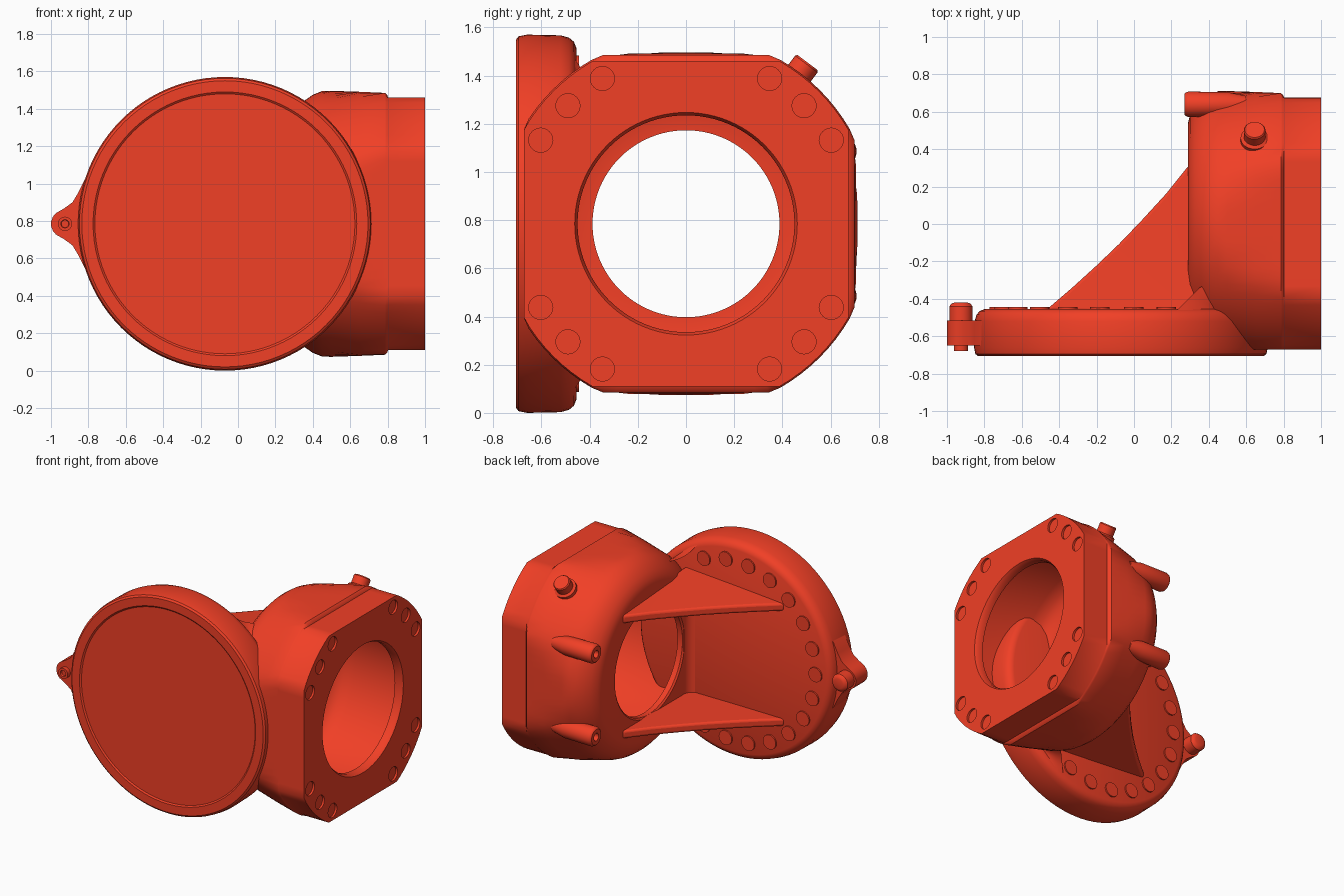
import bpy, bmesh, math
from mathutils import Matrix, Vector

if "Cube" in bpy.data.objects:
    bpy.data.objects.remove(bpy.data.objects["Cube"])

ZC = 0.785          # height of both joint axes
DX = -0.07          # x of the disc axis
SEG = 96
MAT = bpy.data.materials.new("red_paint")
MAT.diffuse_color = (0.88, 0.05, 0.019, 1)
MAT.use_nodes = True
MAT.node_tree.nodes["Principled BSDF"].inputs["Base Color"].default_value = MAT.diffuse_color

# local (u, v, t) -> world, with t running along the named axis
ALONG_X = Matrix(((0, 0, 1, 0), (1, 0, 0, 0), (0, 1, 0, 0), (0, 0, 0, 1)))
ALONG_Y = Matrix(((1, 0, 0, 0), (0, 0, 1, 0), (0, 1, 0, 0), (0, 0, 0, 1)))


def smooth(ob, angle=35):
    bpy.ops.object.select_all(action='DESELECT')
    ob.select_set(True)
    bpy.context.view_layer.objects.active = ob
    bpy.ops.object.shade_smooth_by_angle(angle=math.radians(angle))


def finish(name, bm, angle=35):
    bmesh.ops.recalc_face_normals(bm, faces=bm.faces)
    me = bpy.data.meshes.new(name)
    bm.to_mesh(me)
    bm.free()
    ob = bpy.data.objects.new(name, me)
    bpy.context.collection.objects.link(ob)
    me.materials.append(MAT)
    smooth(ob, angle)
    return ob


def add_loft(bm, rings, matrix, seg=SEG, closed=False, u_min=-9):
    """Rings are (t, radius[, flat]); flat clips the circle into a rounded square."""
    loops = []
    for t, r, *flat in rings:
        loop = []
        for i in range(seg):
            a = 2 * math.pi * i / seg
            c, s = math.cos(a), math.sin(a)
            k = min(r, flat[0] / max(abs(c), abs(s))) if flat else r
            loop.append(bm.verts.new(matrix @ Vector((max(k * c, u_min), k * s, t))))
        loops.append(loop)
    pairs = list(zip(loops, loops[1:]))
    if closed:
        pairs.append((loops[-1], loops[0]))
    else:
        bm.faces.new(loops[0])
        bm.faces.new(loops[-1])
    for a, b in pairs:
        for i in range(seg):
            j = (i + 1) % seg
            bm.faces.new((a[i], a[j], b[j], b[i]))


def loft(name, rings, matrix, **kw):
    bm = bmesh.new()
    add_loft(bm, rings, matrix, **kw)
    return finish(name, bm)


def prism(name, pts, d0, d1, to_world):
    bm = bmesh.new()
    a = [bm.verts.new(to_world(p, d0)) for p in pts]
    b = [bm.verts.new(to_world(p, d1)) for p in pts]
    bm.faces.new(a)
    bm.faces.new(b)
    for i in range(len(pts)):
        j = (i + 1) % len(pts)
        bm.faces.new((a[i], a[j], b[j], b[i]))
    return finish(name, bm)


def at(x, y, z, m):
    return Matrix.Translation((x, y, z)) @ m


# Hollow joint housing: square-ish flange turning round at the back, wide cavity inside
housing = loft("joint_housing", [
    (1.0, .779, .675), (.803, .779, .675), (.797, .782, .69), (.785, .785, .70),
    (.65, .757, .706), (.50, .722, .711), (.45, .71), (.40, .69), (.36, .662),
    (.325, .625), (.30, .585), (.29, .545),
    (.29, .40), (.30, .388), (.34, .388), (.345, .50), (.38, .57), (.43, .605), (.50, .62),
    (.93, .62), (.94, .45), (.98, .45), (1.0, .462)],
    at(0, 0, ZC, ALONG_X), closed=True, u_min=-.672)

# Shallow bolt seats cut into the flange corners
bm = bmesh.new()
for sy in (-1, 1):
    for sz in (-1, 1):
        for y, z in ((.347, .603), (.49, .49), (.603, .347)):
            add_loft(bm, [(.985, .05), (1.05, .05)], at(0, sy * y, ZC + sz * z, ALONG_X), seg=24)
cutter = finish("bolt_seat_cutter", bm)
cutter.hide_render = True
mod = housing.modifiers.new("bolt_seats", 'BOOLEAN')
mod.operation, mod.solver, mod.object = 'DIFFERENCE', 'EXACT', cutter
smooth(housing)
bpy.ops.object.modifier_apply(modifier=mod.name)
bpy.data.objects.remove(cutter)
smooth(housing)

# Solid disc with a recessed front cover
loft("joint_disc", [
    (-.697, .695), (-.705, .705), (-.705, .765), (-.695, .778), (-.66, .785),
    (-.52, .782), (-.485, .772), (-.465, .755), (-.455, .73)], at(DX, 0, ZC, ALONG_Y))

# Ring of bolt caps on the back of the disc
bm = bmesh.new()
for i in range(-7, 8):
    a = math.pi + math.radians(16) * i
    add_loft(bm, [(-.47, .052), (-.445, .052)],
             at(DX + .65 * math.cos(a), 0, ZC + .65 * math.sin(a), ALONG_Y), seg=24)
finish("disc_bolts", bm)

# Cove between disc and housing, filling the inside corner
cove = [(.33, -.50), (.33, -.39)]
cove += [(.22 + .07 * math.cos(a), -.39 + .07 * math.sin(a))
         for a in (math.radians(-10 * k) for k in range(10))] + [(.22, -.50)]
prism("corner_cove", cove, ZC - .42, ZC + .42, lambda p, d: Vector((p[0], p[1], d)))

# Blend necks: concave saddles joining disc rim to housing shoulder
for s, label in ((1, "upper"), (-1, "lower")):
    bm = bmesh.new()
    rows = []
    for i in range(13):
        t = i / 12
        row = []
        for j in range(13):
            u = j / 12
            a = math.radians(68 - 36 * u)
            p0 = Vector((DX + .76 * math.cos(a), -.475, ZC + s * .76 * math.sin(a)))
            b = math.radians(120 + 24 * u)
            r = .665 + .055 * math.sin(u * math.pi / 2)
            p1 = Vector((.36 + .22 * u, r * math.cos(b), ZC + s * r * math.sin(b)))
            p = p0.lerp(p1, t)
            p.z -= s * .03 * math.sin(math.pi * t)
            row.append(bm.verts.new(p))
        rows.append(row)
    for r0, r1 in zip(rows, rows[1:]):
        for j in range(12):
            bm.faces.new((r0[j], r0[j + 1], r1[j + 1], r1[j]))
    finish(label + "_blend_neck", bm, 60)

# Two gusset ribs, thicker towards the inside corner
edge = [(-.47, -.46), (-.33, -.34), (-.2, -.222), (-.08, -.107), (.04, .018), (.17, .16), (.29, .31), (.33, .31)]
for s, label in ((1, "upper"), (-1, "lower")):
    bm = bmesh.new()
    inner = [bm.verts.new((x, y, ZC + s * .388)) for x, y in edge]
    outer = [bm.verts.new((x, y, ZC + s * .445)) for x, y in edge]
    ci = bm.verts.new((.33, -.48, ZC + s * .388))
    co = bm.verts.new((.33, -.48, ZC + s * .50))
    for i in range(len(edge) - 1):
        bm.faces.new((inner[i], inner[i + 1], outer[i + 1], outer[i]))
        bm.faces.new((inner[i], inner[i + 1], ci))
        bm.faces.new((outer[i], outer[i + 1], co))
    bm.faces.new((inner[0], outer[0], co, ci))
    bm.faces.new((inner[-1], outer[-1], co, ci))
    rib = finish(label + "_gusset_rib", bm)
    bev = rib.modifiers.new("soft_edges", 'BEVEL')
    bev.width, bev.segments, bev.limit_method = .015, 3, 'ANGLE'
    bev.angle_limit = math.radians(50)

# Two drilled bosses on the back of the housing
for s, label in ((1, "upper"), (-1, "lower")):
    loft(label + "_cable_boss", [
        (.60, .045), (.50, .065), (.29, .068), (.275, .062), (.27, .055), (.27, .027), (.33, .027)],
        at(0, .64, ZC + s * .30, ALONG_X), seg=32)

# Slanted filler plug on the shoulder
tilt = Matrix.Rotation(math.radians(-37), 4, 'X')
loft("filler_plug", [(.70, .075), (.765, .075), (.775, .058), (.83, .058), (.838, .052)],
     at(.645, 0, ZC, tilt), seg=32)

# Lug plate flaring out of the disc rim, with its pin
half = [(-.76, .30), (-.82, .235), (-.855, .165), (-.885, .115), (-.93, .082)]
tip = [(-.925 + .075 * math.cos(a), .075 * math.sin(a))
       for a in (math.radians(110 + 20 * k) for k in range(8))]
outline = half + tip + [(x, -z) for x, z in reversed(half)]
prism("lug_plate", outline, -.65, -.515, lambda p, d: Vector((p[0], d, ZC + p[1])))
loft("lug_pin", [(-.665, .02), (-.68, .022), (-.68, .038), (-.60, .038), (-.52, .04), (-.515, .062),
                 (-.44, .062), (-.425, .05), (-.42, .035)], at(-.925, 0, ZC, ALONG_Y), seg=32)
